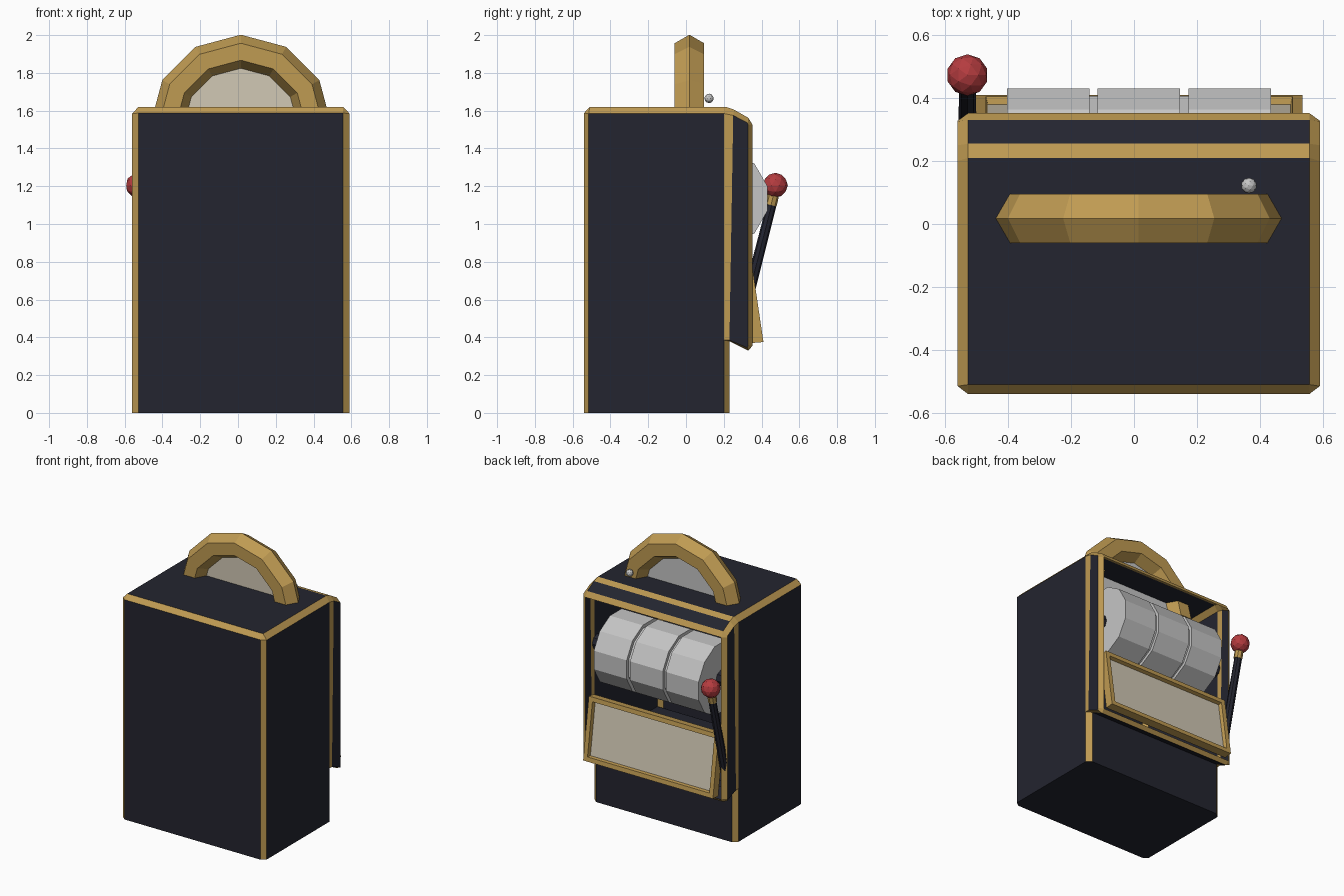
import bpy, bmesh, math
from mathutils import Vector, Matrix

if "Cube" in bpy.data.objects:
    bpy.data.objects.remove(bpy.data.objects["Cube"])


def material(name, rgb):
    m = bpy.data.materials.new(name)
    m.diffuse_color = (*rgb, 1)
    m.use_nodes = True
    m.node_tree.nodes["Principled BSDF"].inputs["Base Color"].default_value = m.diffuse_color
    return m


NAVY = material("navy", (0.017, 0.018, 0.029))
GOLD = material("gold", (0.52, 0.325, 0.085))
CREAM = material("cream", (0.64, 0.58, 0.46))
GREY = material("light_grey", (0.56, 0.56, 0.56))
RED = material("red", (0.46, 0.045, 0.05))
CX = 0.015  # middle of the cabinet


def finish(name, bm, *mats):
    bmesh.ops.remove_doubles(bm, verts=bm.verts, dist=1e-4)
    bmesh.ops.recalc_face_normals(bm, faces=bm.faces)
    me = bpy.data.meshes.new(name)
    bm.to_mesh(me)
    bm.free()
    for m in mats:
        me.materials.append(m)
    ob = bpy.data.objects.new(name, me)
    bpy.context.collection.objects.link(ob)
    return ob


def face(bm, points, mat=0):
    f = bm.faces.new([bm.verts.new(p) for p in points])
    f.material_index = mat


def rod(name, a, b, r1, r2, sides, mat, turn=0.0):
    a, b = Vector(a), Vector(b)
    bm = bmesh.new()
    rot = (b - a).to_track_quat('Z', 'Y').to_matrix().to_4x4()
    bmesh.ops.create_cone(bm, cap_ends=True, segments=sides, radius1=r1, radius2=r2,
                          depth=(b - a).length,
                          matrix=Matrix.Translation((a + b) / 2) @ rot @ Matrix.Rotation(turn, 4, 'Z'))
    return finish(name, bm, mat)


def ball(name, pos, r, mat):
    bm = bmesh.new()
    bmesh.ops.create_icosphere(bm, subdivisions=2, radius=r, matrix=Matrix.Translation(pos))
    return finish(name, bm, mat)


# Cabinet shell: side profile (y, z) on the wide part, and inset on the side walls
outer = [(-.54, 0), (-.54, 1.587), (-.51, 1.62), (.21, 1.62), (.255, 1.605), (.33, 1.562),
         (.352, 1.525), (.352, .355), (.33, .33), (.23, .38), (.23, .38), (.23, 0)]
inset = [(-.515, 0), (-.515, 1.585), (-.515, 1.585), (.2, 1.585), (.25, 1.575), (.326, 1.535),
         (.328, 1.525), (.328, .36), (.326, .345), (.23, .385), (.2, .385), (.2, 0)]
gold_bands = {1, 3, 5, 7}
OPEN = 6
HW, C = 0.575, 0.033
bm = bmesh.new()
n = len(outer)
for i in range(n):
    j = (i + 1) % n
    # bands across the cabinet; the reel window stays open
    if i not in (OPEN, 9):
        face(bm, [(CX + s * (HW - C), *outer[k]) for s, k in ((-1, i), (1, i), (1, j), (-1, j))],
             int(i in gold_bands))
for s in (-1, 1):
    xi, xo = CX + s * (HW - C), CX + s * HW
    # chamfered trim around each side
    for i in range(n):
        j = (i + 1) % n
        pts = []
        for p in ((xi, *outer[i]), (xi, *outer[j]), (xo, *inset[j]), (xo, *inset[i])):
            if p not in pts:
                pts.append(p)
        face(bm, pts, 0 if i == n - 1 else 1)
    # side wall, trim strip and hood cheek
    for ids, mat in (((0, 1, 3, 10, 11), 0), ((3, 4, 9, 10), 1), ((4, 5, 6, 7, 8, 9), 0)):
        face(bm, [(xo, *inset[k]) for k in ids], mat)
finish("cabinet", bm, NAVY, GOLD)

# Floor of the reel compartment
bm = bmesh.new()
face(bm, [(CX - .57, -.51, .4), (CX + .57, -.51, .4), (CX + .57, .2, .4), (CX - .57, .2, .4)])
finish("compartment_floor", bm, NAVY)

# Handle arch: half ring with a six-sided section
RC = Vector((CX, .018, 1.522))
bm = bmesh.new()
rings = []
for i in range(7):
    a = i * math.pi / 6
    ring = []
    for k in range(6):
        b = k * math.pi / 3
        r = .39 + .09 * math.cos(b)
        ring.append(bm.verts.new(RC + Vector((r * math.cos(a), .09 * math.sin(b), r * math.sin(a)))))
    rings.append(ring)
for p, q in zip(rings, rings[1:]):
    for k in range(6):
        bm.faces.new((p[k], p[k - 1], q[k - 1], q[k]))
bm.faces.new(rings[0])
bm.faces.new(rings[-1])
finish("sign_arch", bm, GOLD)

# Sign plates filling the arch, one colour on each side
for name, y, mat in (("sign_face", -.004, CREAM), ("sign_back", .004, GREY)):
    bm = bmesh.new()
    face(bm, [RC + Vector((.32 * math.cos(i * math.pi / 6), y, .32 * math.sin(i * math.pi / 6)))
              for i in range(7)])
    finish(name, bm, mat)
ball("top_bulb", (.365, .122, 1.665), .025, GREY)

# Reels on an axle
RY, RZ = .18, 1.135
turn = math.pi / 12
for i, x in enumerate((-.272, .015, .304)):
    rod(f"reel_{i + 1}", (x - .131, RY, RZ), (x + .131, RY, RZ), .259, .259, 12, GREY, turn)
rod("reel_core", (-.39, RY, RZ), (.42, RY, RZ), .235, .235, 12, GREY, turn)
rod("reel_axle", (CX - .57, RY, RZ), (CX + .57, RY, RZ), .055, .055, 8, NAVY)

# Tilted payout panel with a recessed plate
bm = bmesh.new()
x0, x1 = -.502, .535
section = [(.345, .815), (.41, .375), (.35, .37), (.285, .805)]
left = [bm.verts.new((x0, *p)) for p in section]
right = [bm.verts.new((x1, *p)) for p in section]
sides = [bm.faces.new((left[k], left[(k + 1) % 4], right[(k + 1) % 4], right[k])) for k in range(4)]
bm.faces.new(left)
bm.faces.new(right)
bmesh.ops.recalc_face_normals(bm, faces=bm.faces)
bmesh.ops.inset_region(bm, faces=[sides[0]], thickness=.045, depth=0)
bmesh.ops.inset_region(bm, faces=[sides[0]], thickness=.008, depth=-.025)
sides[0].material_index = 1
finish("payout_panel", bm, GOLD, CREAM)

# Pull lever
LX = -.529
rod("lever_shaft", (LX, .30, .5), (LX, .453, 1.1), .029, .026, 8, NAVY)
rod("lever_collar", (LX, .450, 1.1), (LX, .462, 1.15), .03, .03, 8, GOLD)
ball("lever_knob", (LX, .473, 1.205), .066, RED)
